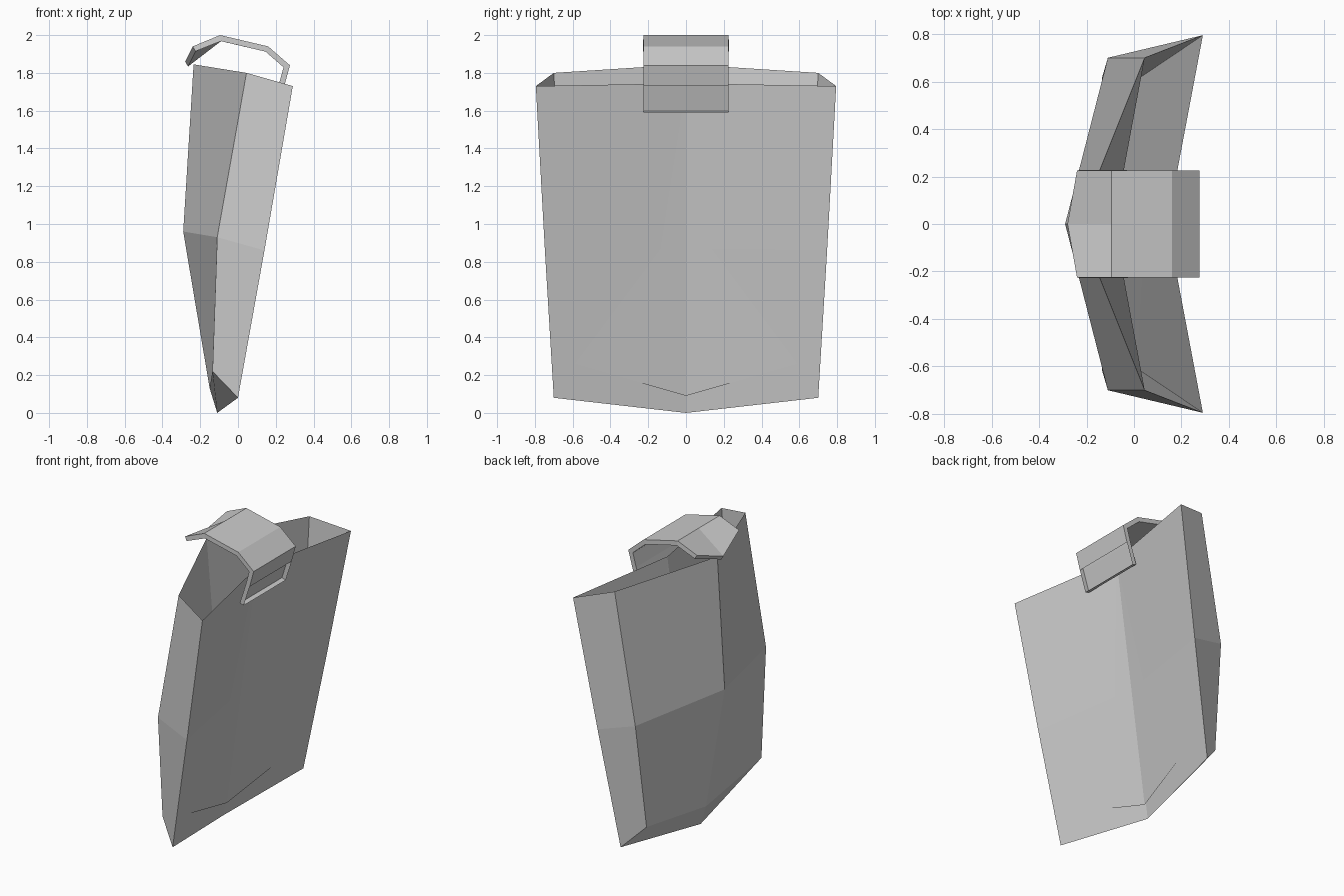
import bpy, bmesh

if "Cube" in bpy.data.objects:
    bpy.data.objects.remove(bpy.data.objects["Cube"])

grey = bpy.data.materials.new("plain grey")
grey.diffuse_color = (0.6, 0.6, 0.6, 1)
grey.use_nodes = True
grey.node_tree.nodes["Principled BSDF"].inputs["Base Color"].default_value = grey.diffuse_color


def make_object(name, bm):
    mesh = bpy.data.meshes.new(name)
    bm.to_mesh(mesh)
    bm.free()
    mesh.materials.append(grey)
    obj = bpy.data.objects.new(name, mesh)
    bpy.context.collection.objects.link(obj)
    return obj


# Pouch: one half, mirrored across y; "_c" points lie on the centre line
P = {
    "back_top_c": (0.14, 0, 1.745), "back_top": (0.29, 0.795, 1.73),
    "back_mid_c": (0.015, 0, 0.87), "back_mid": (0.14, 0.747, 0.86),
    "base_c": (-0.11, 0, 0), "base": (0, 0.7, 0.08),
    "face_top_c": (-0.235, 0, 1.845), "face_top": (0.045, 0.7, 1.80),
    "face_mid_c": (-0.29, 0, 0.96), "face_mid": (-0.11, 0.7, 0.93),
    "face_low_c": (-0.15, 0, 0.13), "face_low": (-0.135, 0.615, 0.22),
    "floor_c": (-0.085, 0, 0.09), "floor": (0.015, 0.61, 0.265),
}
FACES = [
    # back wall
    ("back_top_c", "back_mid_c", "back_mid", "back_top"),
    ("back_mid_c", "base_c", "base", "back_mid"),
    # end panel
    ("back_top", "back_mid", "face_mid", "face_top"),
    ("back_mid", "base", "face_low", "face_mid"),
    # outer face and base
    ("face_top", "face_mid", "face_mid_c", "face_top_c"),
    ("face_mid", "face_low", "face_low_c", "face_mid_c"),
    ("face_low", "base", "base_c", "face_low_c"),
    # inner lining
    ("back_top_c", "back_top", "floor", "floor_c"),
    ("back_top", "face_top", "floor"),
    ("face_top", "face_top_c", "floor_c", "floor"),
]
bm = bmesh.new()
for side in (1, -1):
    v = {k: bm.verts.new((x, y * side, z)) for k, (x, y, z) in P.items()}
    for f in FACES:
        bm.faces.new([v[k] for k in f])
bmesh.ops.remove_doubles(bm, verts=bm.verts, dist=0.0001)
bmesh.ops.recalc_face_normals(bm, faces=bm.faces)
make_object("pouch", bm)

# Clip: bent strip over the rim with a drooping pointed tip
profile = [(-0.24, 1.94), (-0.095, 2.0), (0.16, 1.94),
           (0.275, 1.84), (0.245, 1.73), (0.2, 1.59)]
bm = bmesh.new()
rows = [[bm.verts.new((x, y, z)) for y in (-0.225, 0, 0.225)] for x, z in profile]
rows[0][1].co = (-0.28, 0, 1.86)
for a, b in zip(rows, rows[1:]):
    for j in range(2):
        bm.faces.new((a[j], b[j], b[j + 1], a[j + 1]))
clip = make_object("clip", bm)
solid = clip.modifiers.new("thickness", "SOLIDIFY")
solid.thickness = 0.03
solid.offset = -1
solid.use_even_offset = True
bpy.context.view_layer.objects.active = clip
clip.select_set(True)
bpy.ops.object.modifier_apply(modifier=solid.name)

# The lowest section of the clip is an open recess
bm = bmesh.new()
bm.from_mesh(clip.data)
recess = [f for f in bm.faces
          if f.calc_center_median().z < 1.72 and f.normal.x > 0.7]
bmesh.ops.delete(bm, geom=recess, context="FACES")
bm.to_mesh(clip.data)
bm.free()
